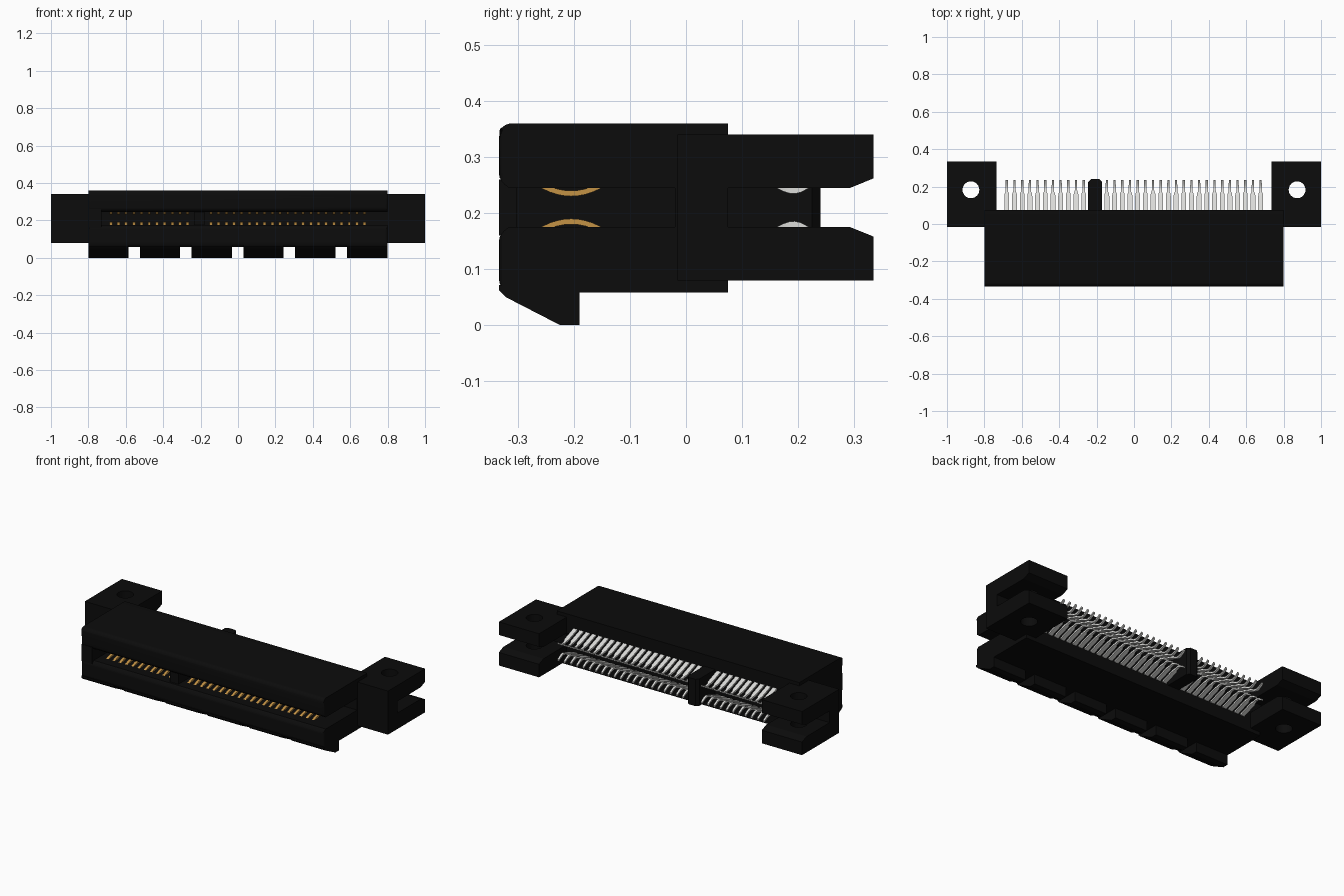
import bpy, bmesh, math
from mathutils import Vector

if "Cube" in bpy.data.objects:
    bpy.data.objects.remove(bpy.data.objects["Cube"])

def material(name, rgb):
    m = bpy.data.materials.new(name)
    m.diffuse_color = (*rgb, 1)
    m.use_nodes = True
    m.node_tree.nodes["Principled BSDF"].inputs["Base Color"].default_value = m.diffuse_color
    return m

BLACK = material("black_plastic", (0.0035, 0.0035, 0.0035))
GOLD = material("gold_plating", (0.55, 0.29, 0.06))
SILVER = material("tinned_metal", (0.72, 0.72, 0.70))

def finish(name, bm, mat, smooth=False):
    bmesh.ops.recalc_face_normals(bm, faces=bm.faces)
    me = bpy.data.meshes.new(name)
    bm.to_mesh(me)
    bm.free()
    me.materials.append(mat)
    ob = bpy.data.objects.new(name, me)
    bpy.context.collection.objects.link(ob)
    bpy.context.view_layer.objects.active = ob
    if smooth:
        ob.select_set(True)
        bpy.ops.object.shade_smooth_by_angle(angle=math.radians(35))
        ob.select_set(False)
    return ob

def prism(name, profile, lo, hi, axis="x", round_front=False, smooth=False):
    """Extrude a (y, z) profile along x, or an (x, y) profile along z."""
    bm = bmesh.new()
    if axis == "x":
        pts = [(lo, a, b) for a, b in profile]
        step = Vector((hi - lo, 0, 0))
    else:
        pts = [(a, b, lo) for a, b in profile]
        step = Vector((0, 0, hi - lo))
    face = bm.faces.new([bm.verts.new(p) for p in pts])
    ext = bmesh.ops.extrude_face_region(bm, geom=[face])
    bmesh.ops.translate(bm, vec=step, verts=[v for v in ext["geom"] if isinstance(v, bmesh.types.BMVert)])
    if round_front:
        edges = [e for e in bm.edges if all(v.co.y < -0.3339 and abs(v.co.x) > 0.79 for v in e.verts)]
        bmesh.ops.bevel(bm, geom=edges, offset=0.012, segments=3, profile=0.5, affect="EDGES")
    return finish(name, bm, BLACK, smooth)

def arc(cy, cz, r, a0, a1, n=6):
    return [(cy + r * math.cos(math.radians(a0 + (a1 - a0) * i / n)),
             cz + r * math.sin(math.radians(a0 + (a1 - a0) * i / n))) for i in range(n + 1)]

F, B = -0.334, 0.075          # front and back of the housing
MID = 0.21                    # height of the card slot

# Housing: two jaws, end wall and web behind the slot
upper = [(B, 0.245), (B, 0.36)] + arc(F + 0.022, 0.338, 0.022, 90, 180) + [(F, 0.258), (F + 0.018, 0.245)]
prism("upper_jaw", upper, -0.8, 0.8, round_front=True, smooth=True)
lower = [(B, 0.175), (B, 0.058), (F + 0.012, 0.058), (F, 0.07), (F, 0.162), (F + 0.018, 0.175)]
prism("lower_jaw", lower, -0.8, 0.8, round_front=True)
wall = [(F, 0.16), (B, 0.16), (B, 0.26), (F, 0.26)]
prism("end_wall", wall, -0.799, -0.73)
prism("slot_back_web", [(-0.02, 0.17), (0.045, 0.17), (0.045, 0.25), (-0.02, 0.25)], -0.74, 0.799)

# Key rib dividing the slot, with a chamfered nose behind
K0, K1 = -0.245, -0.170
prism("slot_key", [(F + 0.03, 0.17), (0.0, 0.17), (0.0, 0.25), (F + 0.03, 0.25)], K0 + 0.01, K1 - 0.01)
prism("rear_key", [(K0, 0.03), (K1, 0.03), (K1, 0.225), (K1 - 0.015, 0.24), (K0 + 0.015, 0.24), (K0, 0.225)],
      0.13, 0.29, axis="z")

# Ramped feet separated by notches
foot = [(F, 0.072), (F, 0.062), (F + 0.012, 0.05), (-0.225, 0.0), (-0.19, 0.0), (-0.19, 0.072)]
gaps = [-0.555 + 0.2765 * i for i in range(5)]
starts = [-0.8] + [g + 0.031 for g in gaps]
ends = [g - 0.031 for g in gaps] + [0.8]
for i, (a, b) in enumerate(zip(starts, ends)):
    prism(f"foot_{i + 1}", foot, a, b)

# Mounting ears: slotted forks with a vertical screw hole
half = [(0.335, 0.08), (0.335, 0.158), (0.293, 0.175), (B, 0.175)]
ear_profile = [(-0.015, 0.08)] + half + [(y, 2 * MID - z) for y, z in reversed(half)] + [(-0.015, 0.34)]
for side, label in ((-1, "left"), (1, "right")):
    ear = prism(f"{label}_ear", ear_profile, side * 0.735, side * 1.0)
    bm = bmesh.new()
    bmesh.ops.create_cone(bm, cap_ends=True, segments=40, radius1=0.045, radius2=0.045, depth=1)
    bmesh.ops.translate(bm, vec=(side * 0.872, 0.183, MID), verts=bm.verts)
    cutter = finish("hole_cutter", bm, BLACK)
    cutter.hide_render = True
    mod = ear.modifiers.new("hole", "BOOLEAN")
    mod.operation, mod.object, mod.solver = "DIFFERENCE", cutter, "EXACT"
    bpy.context.view_layer.objects.active = ear
    bpy.ops.object.modifier_apply(modifier="hole")
    bpy.data.objects.remove(cutter)

# Contact positions: 11 on one side of the key, 21 on the other
PITCH = 0.0411
xs = [-0.68 + PITCH * i for i in range(11)] + [-0.145 + PITCH * i for i in range(21)]

def contact_row(name, path, mat, flip):
    """One mesh of ribbons; path holds (y, z, width), thickened away from the slot."""
    bm = bmesh.new()
    t = 0.010
    for x in xs:
        rings = []
        for y, z, w in path:
            corners = [(x - w / 2, z), (x + w / 2, z), (x + w / 2, z + t), (x - w / 2, z + t)]
            rings.append([bm.verts.new((cx, y, 2 * MID - cz if flip else cz)) for cx, cz in corners])
        for r, s in zip(rings, rings[1:]):
            for k in range(4):
                bm.faces.new((r[k], r[(k + 1) % 4], s[(k + 1) % 4], s[k]))
        bm.faces.new(rings[0])
        bm.faces.new(rings[-1])
    finish(name, bm, mat, smooth=True)

# Gold spring bulges inside the slot
bulge = [(-0.205 + 0.0625 * u, 0.230 + 0.020 * u * u, 0.016) for u in [i / 5 for i in range(-5, 6)]]
# Tinned solder tails: wide sloping leg, narrow curled tip
tail = [(0.06, 0.281, 0.026), (0.145, 0.250, 0.026), (0.162, 0.2445, 0.024), (0.172, 0.2395, 0.014),
        (0.184, 0.2355, 0.013), (0.194, 0.2345, 0.013), (0.205, 0.237, 0.013), (0.220, 0.245, 0.012),
        (0.236, 0.255, 0.012)]
for flip, label in ((False, "upper"), (True, "lower")):
    contact_row(f"{label}_contacts", bulge, GOLD, flip)
    contact_row(f"{label}_solder_tails", tail, SILVER, flip)
